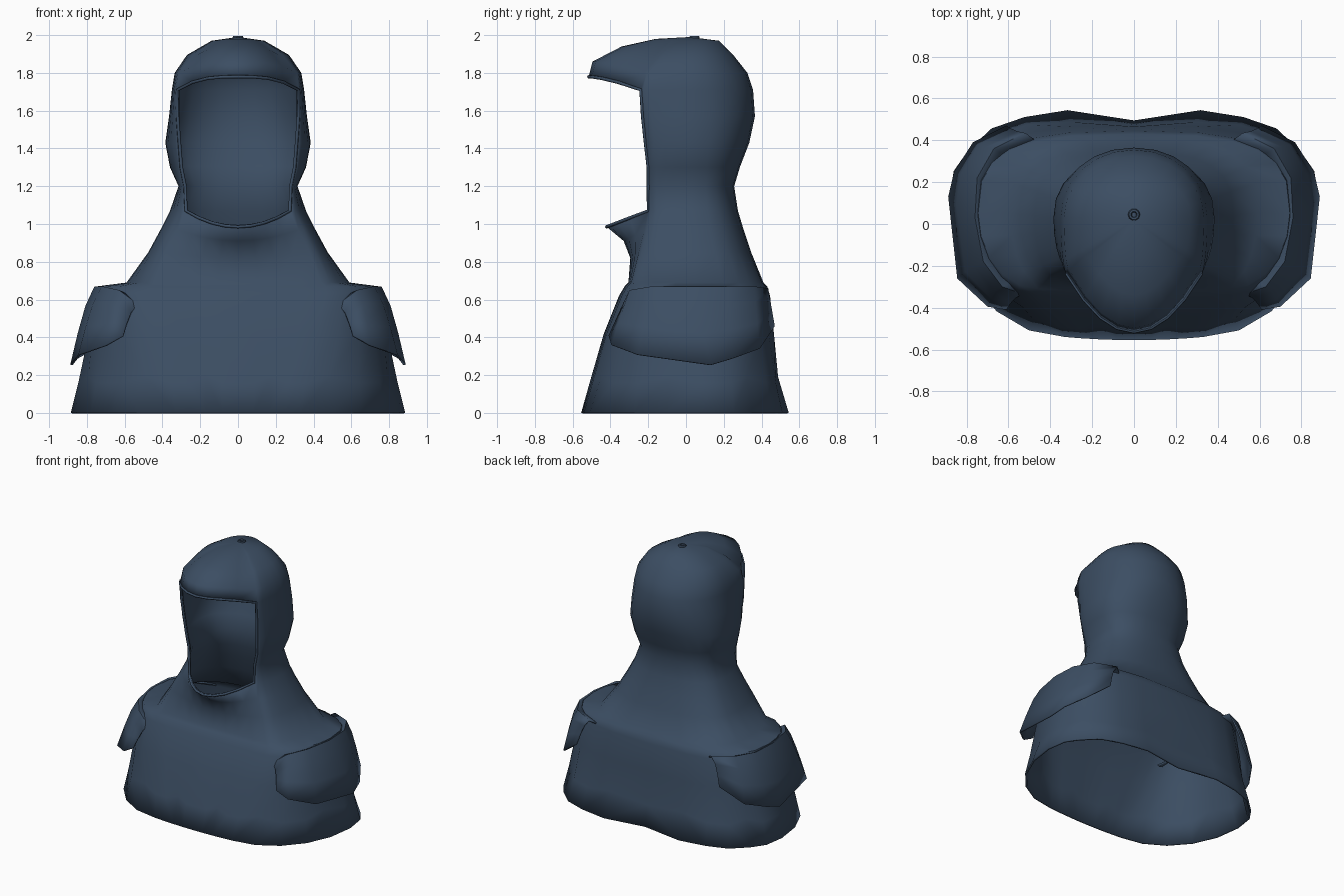
import bpy, bmesh, math

if "Cube" in bpy.data.objects:
    bpy.data.objects.remove(bpy.data.objects["Cube"])

navy = bpy.data.materials.new("navy cloth")
navy.diffuse_color = (0.045, 0.076, 0.125, 1)
navy.use_nodes = True
navy.node_tree.nodes["Principled BSDF"].inputs["Base Color"].default_value = navy.diffuse_color

FRONT, SIDE, BACK = 4, 5, 6   # columns of the front panel, side and back


def ring(z, xe, ye, hx, yb, yc, zc):
    """Half cross-section: front panel, side arc, then back arc."""
    ym = max(.03, .1 - .07 * z)            # depth of the widest point
    # squarest back at the shoulders, rounder at the hem and the head
    p = min(1.0, .65 + (.3 * (z - .6) if z > .6 else .18 * (.6 - z)))
    lift = 3 if z > 1.6 else 2             # flatter brim than collar
    pts = []
    for i in range(FRONT):
        s = i / FRONT
        pts.append((xe * s, yc + (ye - yc) * s * s, zc + (z - zc) * s ** lift))
    for i in range(SIDE):
        u = math.pi / 2 * i / SIDE
        pts.append((xe + (hx - xe) * math.sin(u), ym + (ye - ym) * math.cos(u), z))
    for i in range(BACK + 1):
        u = math.pi / 2 * i / BACK
        c = math.cos(u) if i < BACK else 0.0
        x, y = hx * c ** p, ym + (yb - ym) * math.sin(u) ** p
        if z < .5:                         # hollow middle of the back hem
            y += .03 * (.5 - z) / .5 * (1 if .3 < x < .7 else -1 if x < .2 else 0)
        pts.append((x, y, z))
    return pts


def cloth(name, rows, skip=lambda r, c: False, thickness=0.014):
    """Mirrored sheet through rows of points, with thickness."""
    bm = bmesh.new()
    grid = [[bm.verts.new(p) for p in row] for row in rows]
    for r in range(len(rows) - 1):
        for c in range(len(rows[0]) - 1):
            if not skip(r, c):
                bm.faces.new((grid[r][c], grid[r][c + 1],
                              grid[r + 1][c + 1], grid[r + 1][c]))
    bmesh.ops.remove_doubles(bm, verts=bm.verts, dist=0.0005)
    bmesh.ops.delete(bm, geom=[v for v in bm.verts if not v.link_faces], context='VERTS')
    me = bpy.data.meshes.new(name)
    bm.to_mesh(me)
    bm.free()
    ob = bpy.data.objects.new(name, me)
    bpy.context.collection.objects.link(ob)
    me.materials.append(navy)
    m = ob.modifiers.new("mirror", 'MIRROR')
    m.use_clip = True
    s = ob.modifiers.new("thickness", 'SOLIDIFY')
    s.thickness = thickness
    s.offset = -1
    bpy.ops.object.select_all(action='DESELECT')
    ob.select_set(True)
    bpy.context.view_layer.objects.active = ob
    bpy.ops.object.shade_smooth_by_angle(angle=math.radians(60))
    return ob


# Hooded cape: height, front edge x and y, half width, back y
profile = [
    (0.00, .33, -.54, .885, .525),
    (0.16, .35, -.495, .845, .495),
    (0.42, .42, -.42, .79, .47),
    (0.62, .46, -.34, .76, .445),
    (0.67, .46, -.31, .745, .43),
    (0.69, .44, -.29, .59, .41),
    (0.85, .38, -.25, .475, .345),
    (0.97, .32, -.22, .41, .305),
    (1.07, .275, -.20, .36, .275),
    (1.20, .28, -.20, .315, .255),
    (1.30, .30, -.20, .36, .285),
    (1.43, .31, -.215, .385, .335),
    (1.57, .32, -.23, .365, .365),
    (1.71, .32, -.24, .35, .355),
    (1.80, .31, -.22, .335, .325),
    (1.895, .22, -.16, .27, .25),
    (1.97, .12, -.08, .14, .175),
]
COLLAR, BRIM = 8, 13          # rows below and above the face opening

# Centre-front (y, z) where the collar and the brim jut out
jut = {6: (-.295, .82), 7: (-.33, .91), 8: (-.42, .985), 13: (-.515, 1.78),
       14: (-.495, 1.86), 15: (-.34, 1.94), 16: (-.16, 1.98)}
rows = [ring(*p, *jut.get(i, (p[2] - .015, p[0]))) for i, p in enumerate(profile)]
rows.append([(0, .02, 1.99)] * len(rows[0]))

# Folds near the hem
for c in range(2, len(rows[1]) - 1, 3):
    x, y, z = rows[1][c]
    rows[1][c] = (x * .965, y * .965, z + .03)

cloth("hooded_cape", rows, lambda r, c: COLLAR <= r < BRIM and c < FRONT)

# Shoulder flaps hanging outside the cape
top = [(.53, -.335, .575), (.63, -.30, .65), (.72, -.18, .67), (.76, .03, .67),
       (.75, .22, .67), (.67, .36, .67), (.52, .435, .66)]
bottom = [(.61, -.41, .41), (.70, -.395, .36), (.845, -.26, .31), (.888, .13, .255),
          (.86, .25, .29), (.77, .39, .34), (.61, .47, .46)]


def between(t, bulge):
    out = []
    for a, b in zip(top, bottom):
        x, y, z = (a[i] + (b[i] - a[i]) * t for i in range(3))
        out.append((x + bulge, y, z))
    return out


tucked_rim = [(x - .06, y * .9, z - .03) for x, y, z in top]
cloth("shoulder_flaps", [bottom, between(.6, .012), between(.25, .016), top, tucked_rim],
      thickness=0.012)

# Rolled trim around the face opening
right = [rows[r][FRONT] for r in range(COLLAR, BRIM + 1)]
half = rows[COLLAR][:FRONT] + right + rows[BRIM][:FRONT][::-1]
loop = half + [(-x, y, z) for x, y, z in half[::-1] if x > 1e-4]
cu = bpy.data.curves.new("face_trim", 'CURVE')
cu.dimensions = '3D'
cu.bevel_depth = 0.009
cu.bevel_resolution = 1
sp = cu.splines.new('POLY')
sp.points.add(len(loop) - 1)
for p, co in zip(sp.points, loop):
    p.co = (*co, 1)
sp.use_cyclic_u = True
cu.materials.append(navy)
bpy.context.collection.objects.link(bpy.data.objects.new("face_trim", cu))

# Small eyelet on the crown
bpy.ops.mesh.primitive_torus_add(location=(0, .045, 1.988), major_radius=.02, minor_radius=.009,
                                 major_segments=10, minor_segments=6)
eyelet = bpy.context.object
eyelet.name = "crown_eyelet"
eyelet.data.materials.append(navy)
bpy.ops.object.shade_smooth_by_angle(angle=math.radians(60))
